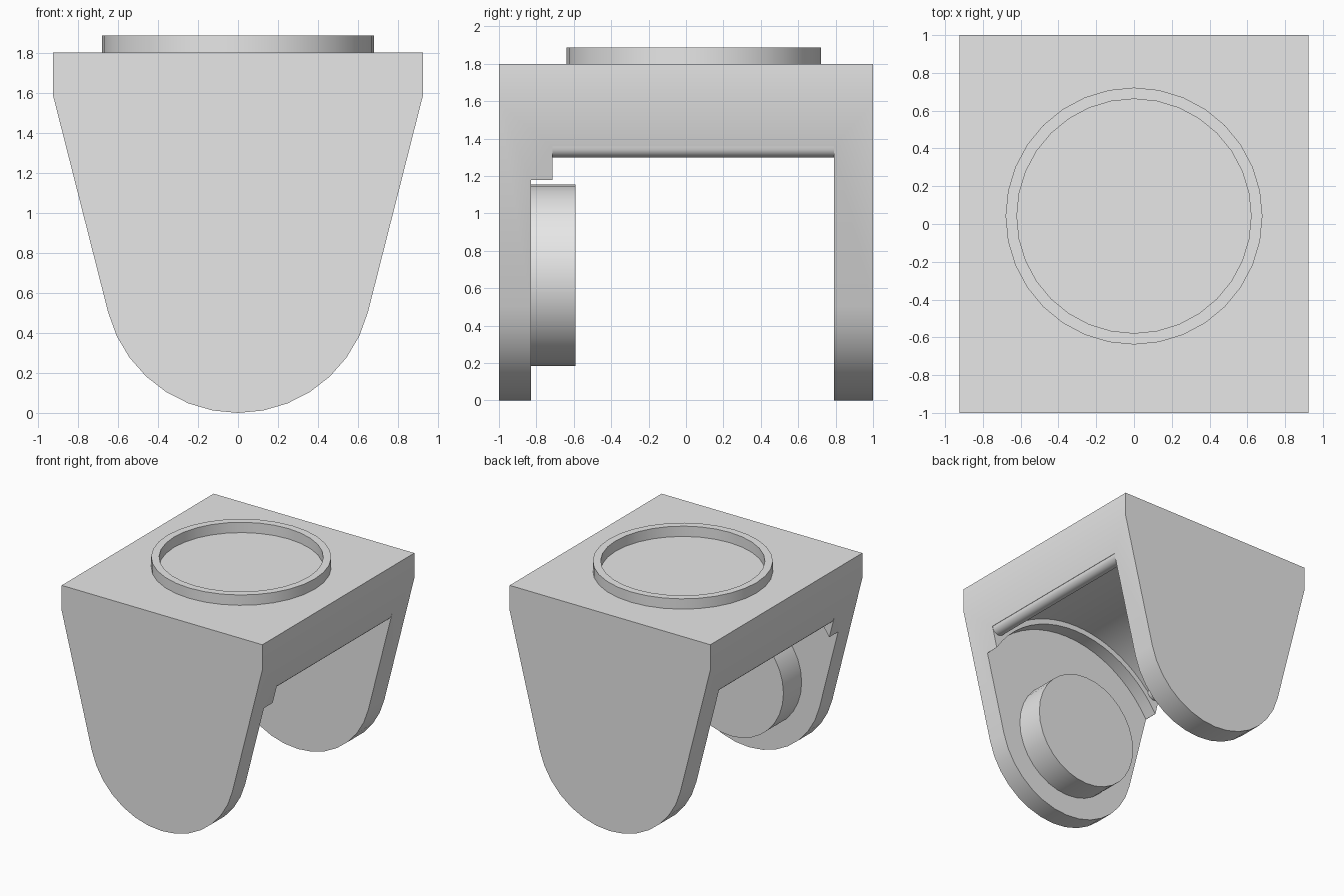
import bpy, bmesh
from math import radians, cos, sin

cube = bpy.data.objects.get("Cube")
if cube:
    bpy.data.objects.remove(cube, do_unlink=True)

grey = bpy.data.materials.new("plain grey")
grey.use_nodes = True
grey.diffuse_color = (0.8, 0.8, 0.8, 1)
grey.node_tree.nodes["Principled BSDF"].inputs["Base Color"].default_value = (0.8, 0.8, 0.8, 1)

HUB_Z = 0.67  # shared centre height of lobes, boss and arches


def arc(cx, cz, r, start, end, steps):
    angles = [radians(start + (end - start) * i / steps) for i in range(steps + 1)]
    return [(cx + r * cos(a), cz + r * sin(a)) for a in angles]


def prism(name, outline, y0, y1):
    """Extrude an x-z outline along y."""
    bm = bmesh.new()
    face = bm.faces.new([bm.verts.new((x, y0, z)) for x, z in outline])
    moved = bmesh.ops.extrude_face_region(bm, geom=[face])["geom"]
    verts = [v for v in moved if isinstance(v, bmesh.types.BMVert)]
    bmesh.ops.translate(bm, verts=verts, vec=(0, y1 - y0, 0))
    bmesh.ops.recalc_face_normals(bm, faces=bm.faces)
    return finish(name, bm)


def finish(name, bm):
    mesh = bpy.data.meshes.new(name)
    bm.to_mesh(mesh)
    bm.free()
    mesh.materials.append(grey)
    obj = bpy.data.objects.new(name, mesh)
    bpy.context.collection.objects.link(obj)
    return obj


def select(obj):
    bpy.ops.object.select_all(action="DESELECT")
    obj.select_set(True)
    bpy.context.view_layer.objects.active = obj


def smooth(obj):
    select(obj)
    bpy.ops.object.shade_smooth_by_angle(angle=radians(30))


def carve(obj, cutter):
    select(obj)
    mod = obj.modifiers.new("carve", "BOOLEAN")
    mod.operation = "DIFFERENCE"
    mod.solver = "EXACT"
    mod.object = cutter
    bpy.ops.object.modifier_apply(modifier=mod.name)
    bpy.data.objects.remove(cutter, do_unlink=True)


# Bracket: tapered outline with a round lower end
outline = [(-0.925, 1.59), (-0.925, 1.8), (0.925, 1.8), (0.925, 1.59)]
outline += arc(0, HUB_Z, 0.67, -14.4, -165.6, 14)
bracket = prism("bracket", outline, -1, 1)

# Main tunnel between the plates, leaving rounded lips on both sides
tunnel = [(1.2, -0.2), (1.2, 1.358)]
tunnel += arc(0.803, 1.358, 0.06, 0, -180, 10)
tunnel += arc(0, HUB_Z, 1.01, 43.5, 136.5, 20)
tunnel += arc(-0.803, 1.358, 0.06, 0, -180, 10)
tunnel += [(-1.2, 1.358), (-1.2, -0.2)]
carve(bracket, prism("tunnel_cutter", tunnel, -0.715, 0.79))

# Shallower arch that leaves a step on the front plate
step = [(1.1, -0.1), (1.1, 1.18)] + arc(0, HUB_Z, 0.965, 31.9, 148.1, 20)
step += [(-1.1, 1.18), (-1.1, -0.1)]
carve(bracket, prism("step_cutter", step, -0.83, 0.5))
smooth(bracket)

# Round boss inside the front plate
boss = prism("boss", arc(0, HUB_Z, 0.485, 0, 348.75, 31), -0.84, -0.59)
smooth(boss)

# Raised ring on top
bm = bmesh.new()
section = [(0.62, 1.795), (0.68, 1.795), (0.68, 1.886), (0.62, 1.886)]
verts = [bm.verts.new((x, 0, z)) for x, z in section]
edges = [bm.edges.new((verts[i], verts[(i + 1) % 4])) for i in range(4)]
bmesh.ops.spin(bm, geom=verts + edges, cent=(0, 0, 0), axis=(0, 0, 1),
               angle=radians(360), steps=32, use_merge=True)
bmesh.ops.remove_doubles(bm, verts=bm.verts, dist=0.0001)
bmesh.ops.recalc_face_normals(bm, faces=bm.faces)
ring = finish("top_ring", bm)
ring.location.y = 0.042
smooth(ring)
